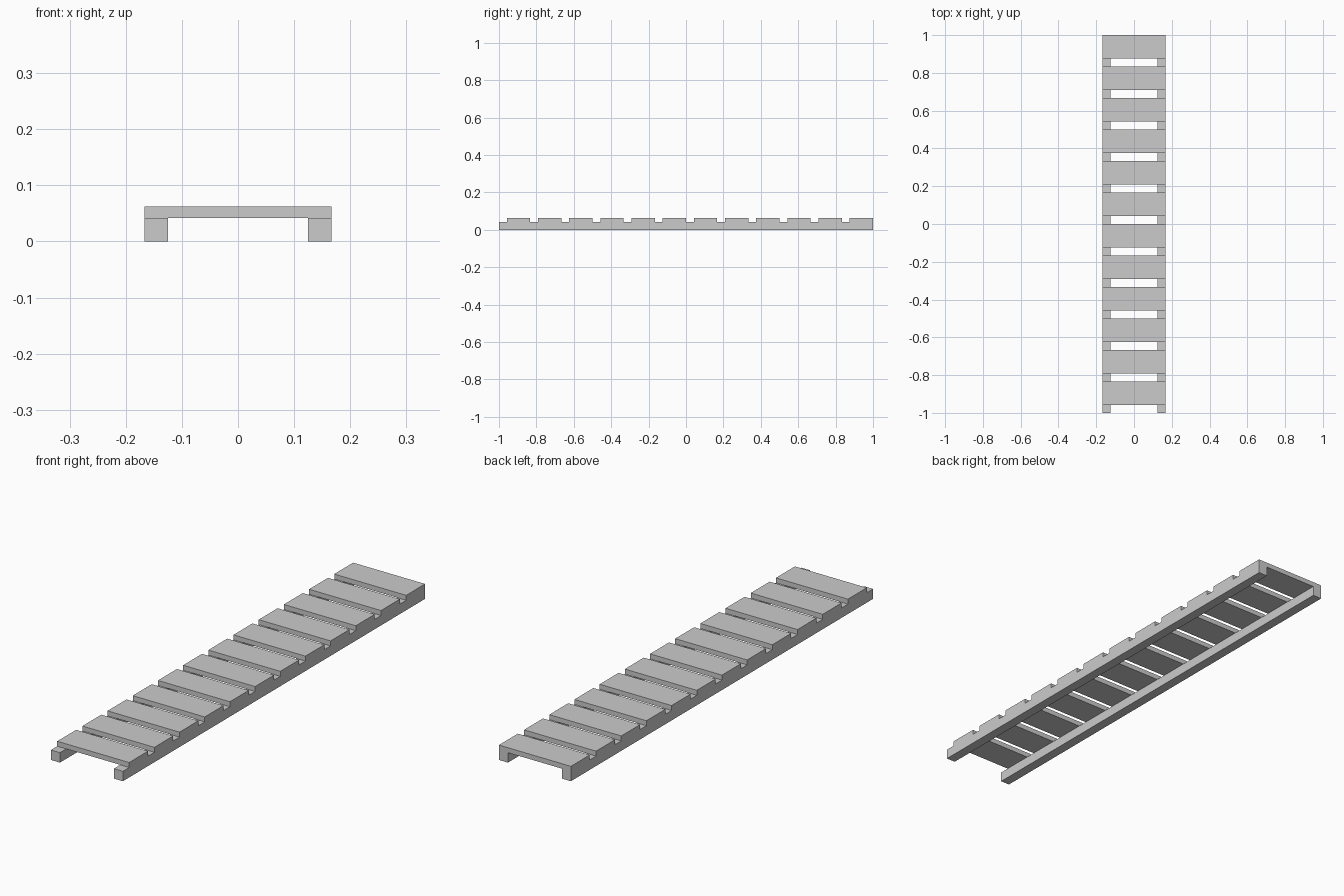
import bpy

if "Cube" in bpy.data.objects:
    bpy.data.objects.remove(bpy.data.objects["Cube"])


def box(name, lo, hi):
    """Axis-aligned box between two corners."""
    bpy.ops.mesh.primitive_cube_add(size=1, location=[(a + b) / 2 for a, b in zip(lo, hi)])
    ob = bpy.context.object
    ob.name = name
    ob.scale = [b - a for a, b in zip(lo, hi)]
    bpy.ops.object.transform_apply(location=False, rotation=False, scale=True)
    return ob


U = 1 / 24            # rail thickness, also the gap between planks
HALF = 4 * U          # half width of the walkway
COUNT = 12
PITCH = 2 / COUNT

# Two long side rails
box("left_rail", (-HALF, -1, 0), (-HALF + U, 1, U))
box("right_rail", (HALF - U, -1, 0), (HALF, 1, U))

# Evenly spaced cross planks, the last one flush with the back end
for i in range(COUNT):
    back = -1 + (i + 1) * PITCH
    box(f"plank_{i + 1}", (-HALF, back - PITCH + U, U), (HALF, back, 1.5 * U))
